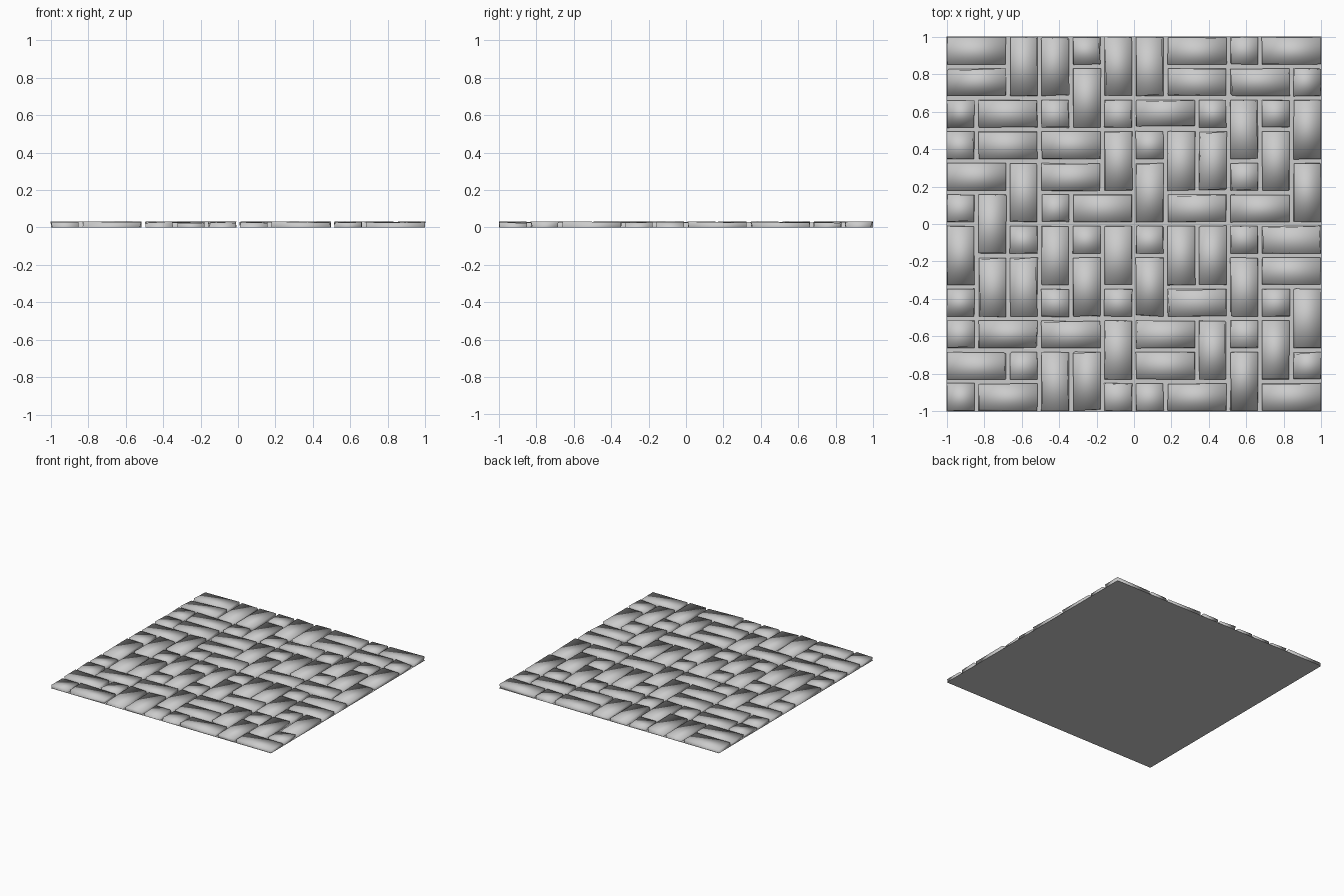
import bpy, bmesh, random

if "Cube" in bpy.data.objects:
    bpy.data.objects.remove(bpy.data.objects["Cube"])

random.seed(4)

# Brick layout, top row is the back (+y): H- lies across, V| runs front to back, S is a square half brick
LAYOUT = """
H-VVSVVH-SH-
H-||V||H-H-S
SH-S|SH-SVSV
SH-H-VSVV|V|
H-VH-|V||S|V
SV|SH-|H-H-|
V|SVSVSVVSH-
|VV|V|V||VH-
S||S|S|H-|SV
SH-H-VH-VSV|
H-SVV|H-|V|S
SH-||SSH-|H-
""".split()
GAP = 0.018
PITCH = (2 + GAP) / 12


def nudge():
    """Inward wear of a corner: mostly slight, sometimes strong."""
    return random.uniform(0.008, 0.014) if random.random() < 0.12 else random.uniform(0, 0.005)


def add_brick(bm, x0, y0, x1, y1):
    """Worn block with irregular corners, open underneath where it meets the bed."""
    rings = []
    for top in (False, True):
        ring = []
        for x, sx, y, sy in ((x0, 1, y0, 1), (x1, -1, y0, 1), (x1, -1, y1, -1), (x0, 1, y1, -1)):
            z = random.uniform(0.024, 0.033) if top else 0.0
            ring.append(bm.verts.new((x + sx * nudge(), y + sy * nudge(), z)))
        rings.append(ring)
    low, high = rings
    bm.faces.new(high)
    for i in range(4):
        j = (i + 1) % 4
        bm.faces.new((low[i], low[j], high[j], high[i]))


def make_object(name, bm, smooth):
    mesh = bpy.data.meshes.new(name)
    for f in bm.faces:
        f.smooth = smooth
    bm.to_mesh(mesh)
    bm.free()
    bpy.context.collection.objects.link(bpy.data.objects.new(name, mesh))


# Paving bricks, softly shaded across their edges
bm = bmesh.new()
for r, row in enumerate(LAYOUT):
    for c, kind in enumerate(row):
        if kind in "HVS":
            w = 2 if kind == "H" else 1
            h = 2 if kind == "V" else 1
            x0, y1 = -1 + c * PITCH, 1 - r * PITCH
            add_brick(bm, x0, y1 - h * PITCH + GAP, x0 + w * PITCH - GAP, y1)
make_object("paving_bricks", bm, True)

# Flat mortar bed under the bricks
bm = bmesh.new()
bmesh.ops.create_grid(bm, x_segments=1, y_segments=1, size=1)
make_object("mortar_bed", bm, False)
